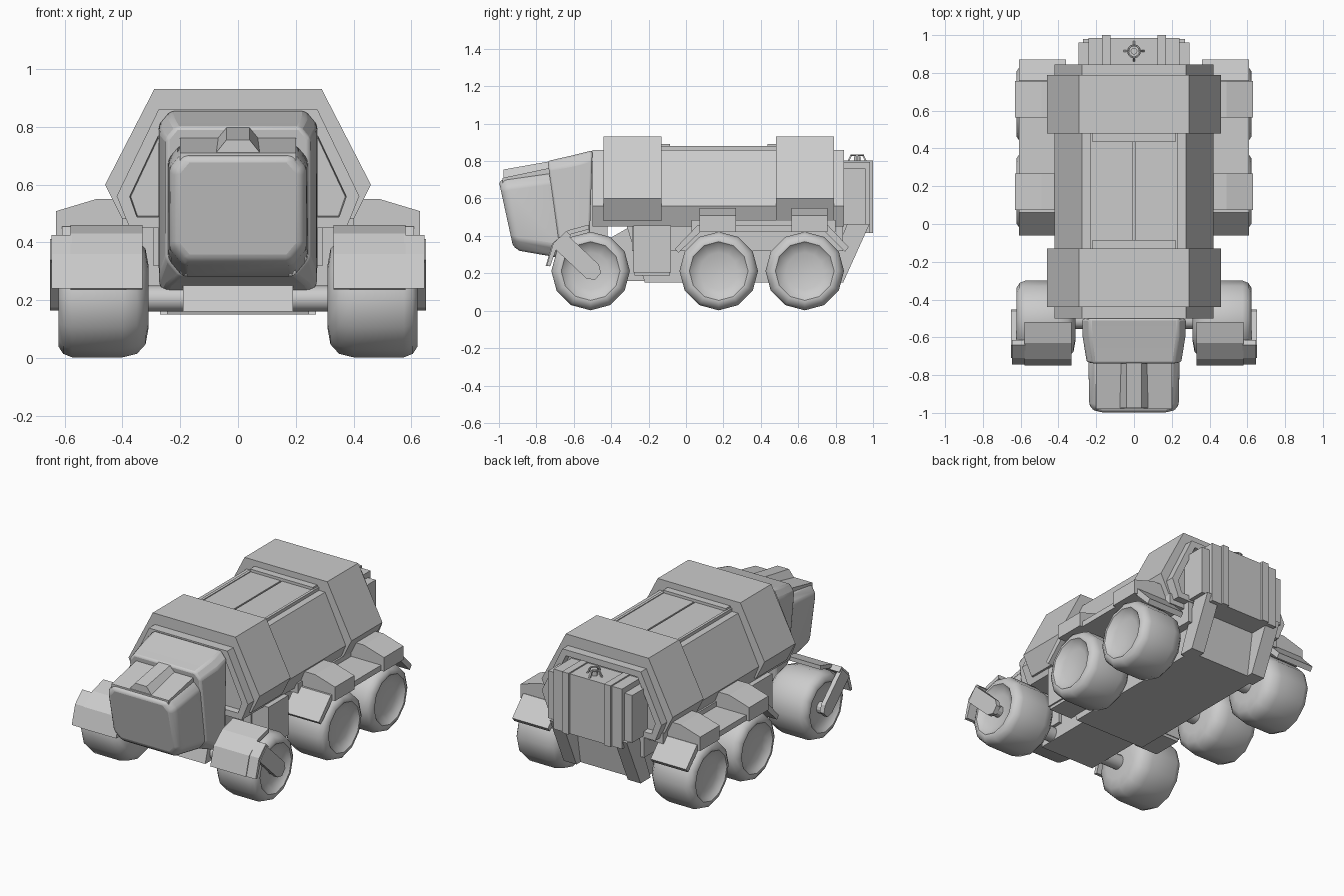
import bpy, bmesh, math
from mathutils import Vector

if "Cube" in bpy.data.objects:
    bpy.data.objects.remove(bpy.data.objects["Cube"])

def finish(name, bm, mirror=False, bevel=0, smooth=None, segs=2):
    bmesh.ops.recalc_face_normals(bm, faces=bm.faces)
    me = bpy.data.meshes.new(name)
    bm.to_mesh(me)
    bm.free()
    ob = bpy.data.objects.new(name, me)
    bpy.context.collection.objects.link(ob)
    if bevel:
        m = ob.modifiers.new("bevel", 'BEVEL')
        m.width, m.segments, m.limit_method = bevel, segs, 'ANGLE'
    if mirror:
        ob.modifiers.new("mirror", 'MIRROR')
    if smooth:
        bpy.ops.object.select_all(action='DESELECT')
        bpy.context.view_layer.objects.active = ob
        ob.select_set(True)
        bpy.ops.object.shade_smooth_by_angle(angle=math.radians(smooth))
    return ob

def loft(name, rings, inset=None, **kw):
    """Skin closed rings of 3D points; optionally recess both end caps."""
    bm = bmesh.new()
    vs = [[bm.verts.new(p) for p in r] for r in rings]
    n = len(vs[0])
    for a, b in zip(vs, vs[1:]):
        for i in range(n):
            bm.faces.new((a[i], a[(i + 1) % n], b[(i + 1) % n], b[i]))
    caps = [bm.faces.new(vs[0]), bm.faces.new(vs[-1])]
    bmesh.ops.recalc_face_normals(bm, faces=bm.faces)
    if inset:
        bmesh.ops.inset_individual(bm, faces=caps, thickness=inset[0])
        bmesh.ops.inset_individual(bm, faces=caps, thickness=0.004, depth=-inset[1])
    return finish(name, bm, **kw)

def along_y(name, pts, y0, y1, **kw):      # pts are (x, z)
    return loft(name, [[(x, y, z) for x, z in pts] for y in (y0, y1)], **kw)

def along_x(name, pts, x0, x1, **kw):      # pts are (y, z)
    return loft(name, [[(x, y, z) for y, z in pts] for x in (x0, x1)], **kw)

def box(name, x, y, z, **kw):
    return along_x(name, [(y[0], z[0]), (y[1], z[0]), (y[1], z[1]), (y[0], z[1])], x[0], x[1], **kw)

def lathe_x(name, prof, cy, cz, n=12, **kw):   # prof is (x, radius)
    rings = [[(x, cy + r * math.cos(i * math.tau / n), cz + r * math.sin(i * math.tau / n))
              for i in range(n)] for x, r in prof]
    return loft(name, rings, **kw)

def sym(half):
    return half + [(-x, z) for x, z in reversed(half)]

def slanted(yt, yb, zt, zb, hw, c, cb):
    """Chamfered rectangle ring leaning from yt at the top to yb at the bottom."""
    pts = sym([(hw - c, zt), (hw, zt - c * 1.2), (hw, zb + cb * 1.2), (hw - cb, zb)])
    return [(x, yb + (yt - yb) * (z - zb) / (zt - zb), z) for x, z in pts]

# Cargo hull: core with recessed ends, plus two raised bands
core = sym([(0.275, 0.86), (0.42, 0.56), (0.375, 0.45)])
along_y("hull_core", core, -0.5, 0.845, inset=(0.045, 0.04))
band = sym([(0.29, 0.93), (0.46, 0.60), (0.40, 0.48)])
along_y("hull_band_front", band, -0.44, -0.13)
along_y("hull_band_rear", band, 0.48, 0.79)

# Roof hatch: two doors, frame rails and crossbars
box("roof_door", (0.005, 0.215), (-0.09, 0.44), (0.85, 0.875), mirror=True)
box("roof_rail", (0.215, 0.232), (-0.13, 0.48), (0.84, 0.88), mirror=True)
box("roof_crossbar_front", (-0.22, 0.22), (-0.13, -0.085), (0.85, 0.892))
box("roof_crossbar_rear", (-0.22, 0.22), (0.435, 0.48), (0.85, 0.892))

# Chassis
along_x("chassis", [(-0.32, 0.46), (-0.22, 0.15), (0.80, 0.15), (0.85, 0.46)], -0.245, 0.245)
box("chassis_flange", (0.24, 0.295), (-0.29, 0.84), (0.32, 0.455), mirror=True)
along_x("rear_strut", [(0.74, 0.15), (0.84, 0.15), (0.98, 0.46), (0.86, 0.46)], 0.18, 0.27, mirror=True)
along_x("front_subframe", [(-0.60, 0.16), (-0.2, 0.16), (-0.28, 0.46), (-0.56, 0.3)], -0.19, 0.19)
box("cab_neck", (-0.21, 0.21), (-0.54, -0.42), (0.24, 0.80))

# Cab and nose
loft("cab", [slanted(-0.74, -0.67, 0.80, 0.285, 0.25, 0.035, 0.05),
             slanted(-0.60, -0.57, 0.832, 0.25, 0.272, 0.04, 0.03),
             slanted(-0.50, -0.52, 0.857, 0.225, 0.275, 0.04, 0.02)],
     bevel=0.012, smooth=35)
loft("nose", [slanted(-1.0, -0.925, 0.69, 0.345, 0.215, 0.04, 0.04),
              slanted(-0.97, -0.89, 0.705, 0.32, 0.237, 0.04, 0.05),
              slanted(-0.70, -0.66, 0.74, 0.28, 0.242, 0.04, 0.05)],
     bevel=0.014, smooth=40)
along_x("nose_lid", [(-0.98, 0.68), (-0.98, 0.71), (-0.72, 0.765), (-0.72, 0.70)], -0.20, 0.20)
loft("nose_ridge", [[(-0.08, y, z - 0.05), (0.08, y, z - 0.05), (0.04, y, z), (-0.04, y, z)]
                    for y, z in ((-0.975, 0.755), (-0.72, 0.80))])

# Wheels: twelve-sided tyres with a dished outer face
tyre = [(0.585, 0.01), (0.59, 0.10), (0.605, 0.14), (0.622, 0.157), (0.622, 0.172), (0.605, 0.198),
        (0.575, 0.21), (0.40, 0.21), (0.35, 0.198), (0.32, 0.165), (0.31, 0.11), (0.31, 0.01)]
for tag, y in (("front", -0.51), ("middle", 0.175), ("rear", 0.635)):
    lathe_x("wheel_" + tag, tyre, y, 0.212, mirror=True, smooth=42)
    lathe_x("axle_" + tag, [(0.16, 0.045), (0.33, 0.045)], y, 0.205, mirror=True, smooth=42)

# Front mudguards with side arms down to the hub
arc = [(-0.75, 0.24), (-0.715, 0.36), (-0.63, 0.43), (-0.52, 0.46)]
c = Vector((-0.51, 0.21))
inner = [tuple(c + (Vector(p) - c) * 0.9) for p in reversed(arc)]
along_x("front_mudguard", arc + inner, 0.33, 0.58, mirror=True)
a, b, w = Vector((-0.675, 0.375)), Vector((-0.50, 0.21)), 0.05
d = (b - a).normalized()
s = Vector((-d.y, d.x))
ends = [a + s * w, b + s * w, b + s * w * 0.5 + d * w * 0.8,
        b - s * w * 0.5 + d * w * 0.8, b - s * w, a - s * w]
along_x("mudguard_arm", [tuple(p) for p in ends], 0.622, 0.65, mirror=True)
along_x("mudguard_arm_bridge", [(-0.745, 0.24), (-0.71, 0.36), (-0.64, 0.425),
                                (-0.615, 0.40), (-0.69, 0.34), (-0.725, 0.24)], 0.575, 0.645, mirror=True)
lathe_x("hub_pin", [(0.57, 0.035), (0.63, 0.035)], -0.505, 0.205, mirror=True)

# Rear mudguards: long folded plate with a hood over each wheel
along_x("rear_mudguard", [(-0.06, 0.33), (0.06, 0.455), (0.76, 0.455), (0.87, 0.34),
                          (0.85, 0.315), (0.745, 0.42), (0.075, 0.42), (-0.04, 0.31)],
        0.36, 0.61, mirror=True)
box("mudguard_mount", (0.24, 0.40), (0.03, 0.80), (0.42, 0.485), mirror=True)
hood = [(0.34, 0.55), (0.49, 0.55), (0.63, 0.508), (0.63, 0.42), (0.34, 0.42)]
for tag, y in (("middle", 0.17), ("rear", 0.66)):
    along_y("wheel_hood_" + tag, hood, y - 0.097, y + 0.097, mirror=True)

# Side lockers
box("side_locker", (0.24, 0.41), (-0.28, -0.08), (0.205, 0.456), mirror=True)
box("locker_base", (0.24, 0.40), (-0.275, -0.085), (0.187, 0.207), mirror=True)

# Rear equipment box with ribs and a small valve on top
box("rear_box", (-0.24, 0.24), (0.79, 0.985), (0.415, 0.795))
box("rear_box_side", (0.235, 0.295), (0.79, 0.96), (0.46, 0.76), mirror=True)
box("rear_rib", (0.125, 0.17), (0.80, 1.0), (0.415, 0.803), mirror=True)
bpy.ops.mesh.primitive_torus_add(location=(0, 0.915, 0.832), major_radius=0.032, minor_radius=0.005,
                                 major_segments=12, minor_segments=6)
bpy.context.object.name = "valve_ring"
for i in range(4):
    t = i * math.pi / 2
    u, v = math.cos(t), math.sin(t)
    loft("valve_leg", [[(u * r + dx, 0.915 + v * r + dy, z)
                        for dx, dy in ((-.005, -.005), (.005, -.005), (.005, .005), (-.005, .005))]
                       for r, z in ((0.052, 0.79), (0.03, 0.834))])
bpy.ops.mesh.primitive_cylinder_add(vertices=12, radius=0.018, depth=0.03, location=(0, 0.915, 0.81))
bpy.context.object.name = "valve_stem"
